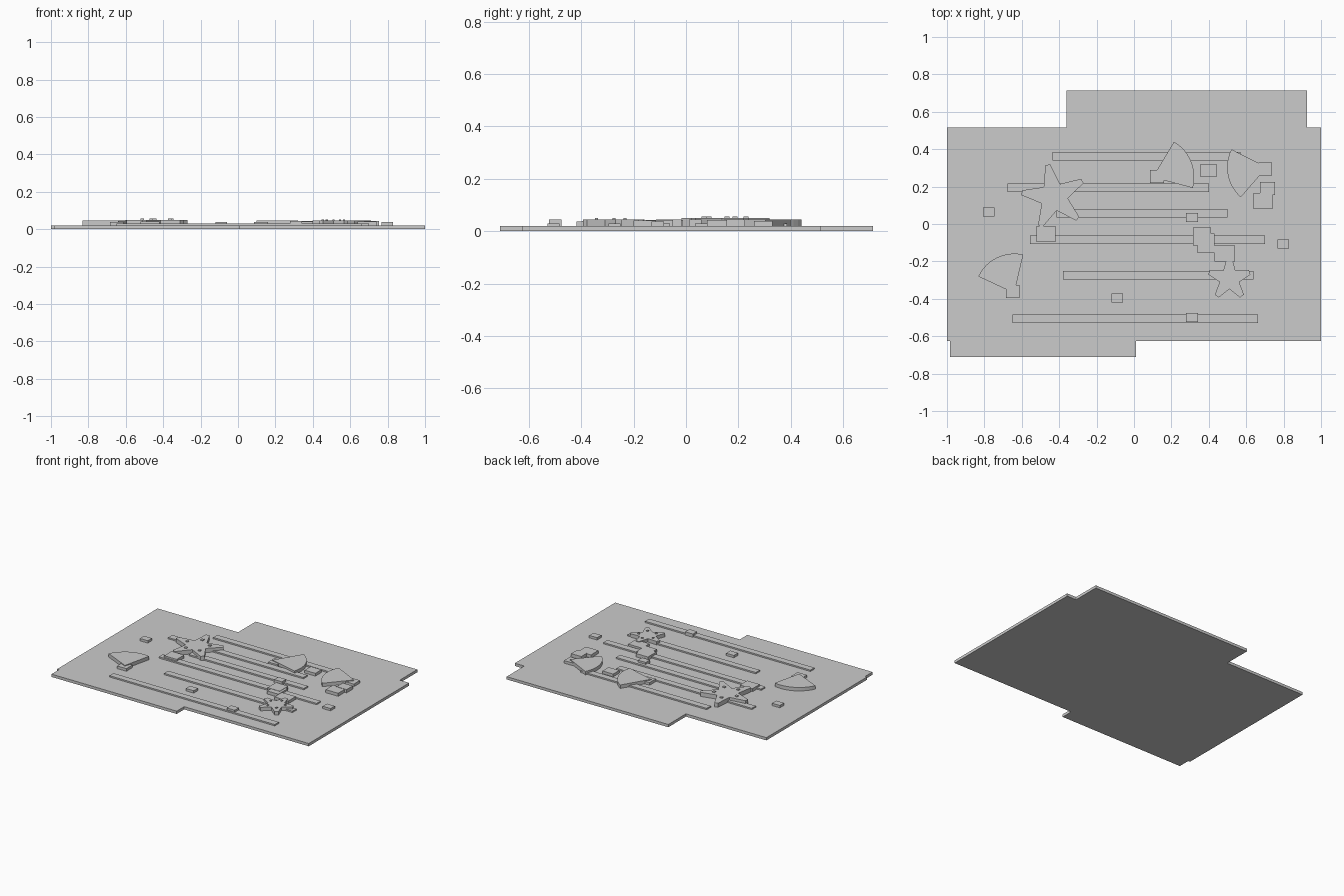
import bpy, bmesh, math
from math import sin, cos, radians

if "Cube" in bpy.data.objects:
    bpy.data.objects.remove(bpy.data.objects["Cube"])

grey = bpy.data.materials.new("stone grey")
grey.diffuse_color = (0.6, 0.6, 0.6, 1)
grey.use_nodes = True
grey.node_tree.nodes["Principled BSDF"].inputs["Base Color"].default_value = grey.diffuse_color


def slab(name, outline, z0, z1):
    """Extrude a flat outline between two heights."""
    bm = bmesh.new()
    face = bm.faces.new([bm.verts.new((x, y, z0)) for x, y in outline])
    top = bmesh.ops.extrude_face_region(bm, geom=[face])["geom"]
    bmesh.ops.translate(bm, vec=(0, 0, z1 - z0),
                        verts=[v for v in top if isinstance(v, bmesh.types.BMVert)])
    bmesh.ops.recalc_face_normals(bm, faces=bm.faces)
    mesh = bpy.data.meshes.new(name)
    bm.to_mesh(mesh)
    bm.free()
    mesh.materials.append(grey)
    obj = bpy.data.objects.new(name, mesh)
    bpy.context.collection.objects.link(obj)
    return obj


def box(name, x0, x1, y0, y1, z0, z1):
    return slab(name, [(x0, y0), (x1, y0), (x1, y1), (x0, y1)], z0, z1)


def polar(cx, cy, r, deg):
    return cx + r * cos(radians(deg)), cy + r * sin(radians(deg))


def fan(name, cx, cy, r, a0, a1, n=12):
    arc = [polar(cx, cy, r, a0 + (a1 - a0) * i / n) for i in range(n + 1)]
    slab(name, [(cx, cy)] + arc, BASE, 0.045)


def star(name, cx, cy, r, valley, tip, start, z0, z1, spot_r, spot):
    """Five blunt arms with a small raised plate on each."""
    pts = []
    for i in range(5):
        a = start + 72 * i
        spread = math.degrees(tip / r)
        pts += [polar(cx, cy, r, a - spread), polar(cx, cy, r, a + spread),
                polar(cx, cy, valley, a + 36)]
        px, py = polar(cx, cy, spot_r, a)
        box(name + "_spot", px - spot, px + spot, py - spot, py + spot, z1, z1 + 0.006)
    slab(name, pts, z0, z1)


BASE, PLANK = 0.02, 0.03

# Ground slab with stepped edges
slab("ground_slab", [(-1, 0.515), (-0.36, 0.515), (-0.36, 0.715), (0.925, 0.715),
                     (0.925, 0.515), (1, 0.515), (1, -0.625), (0.01, -0.625),
                     (0.01, -0.71), (-0.985, -0.71), (-0.985, -0.625), (-1, -0.625)], 0, BASE)

# Long thin ridges
for x0, x1, y in [(-0.435, 0.57, 0.363), (-0.675, 0.40, 0.194), (-0.415, 0.50, 0.057),
                  (-0.555, 0.70, -0.084), (-0.38, 0.64, -0.273), (-0.65, 0.663, -0.507)]:
    box("ridge", x0, x1, y - 0.023, y + 0.023, BASE, PLANK)

# Small pebbles, two of them resting on ridges
for x, y, z in [(-0.777, 0.065, 0.037), (0.797, -0.108, 0.037), (-0.09, -0.395, 0.037),
                (0.31, 0.035, 0.044), (0.31, -0.5, 0.044)]:
    box("pebble", x - 0.031, x + 0.031, y - 0.024, y + 0.024, BASE, z)

# Larger stones
for x0, x1, y0, y1, z in [(0.355, 0.44, 0.25, 0.32, 0.04), (-0.52, -0.42, -0.095, -0.012, 0.042),
                          (0.315, 0.412, -0.115, -0.018, 0.044), (0.34, 0.43, -0.155, -0.05, 0.042),
                          (0.43, 0.54, -0.2, -0.115, 0.04), (0.64, 0.74, 0.08, 0.165, 0.042),
                          (0.675, 0.755, 0.155, 0.225, 0.044)]:
    box("stone", x0, x1, y0, y1, BASE, z)

# Fan shells with their square hinges
for cx, cy, r, a0, a1 in [(0.1, 0.25, 0.222, -15, 59), (0.71, 0.303, 0.212, 153, 229),
                          (-0.64, -0.37, 0.212, 77, 155)]:
    fan("shell_fan", cx, cy, r, a0, a1)
for x, y in [(0.123, 0.255), (0.702, 0.295), (-0.648, -0.36)]:
    box("shell_hinge", x - 0.037, x + 0.037, y - 0.035, y + 0.035, BASE, 0.039)

# Starfish
star("large_starfish", -0.428, 0.146, 0.174, 0.075, 0.013, 101, BASE, 0.05, 0.085, 0.009)
star("small_starfish", 0.51, -0.293, 0.115, 0.055, 0.013, 90, BASE, 0.045, 0.06, 0.006)
